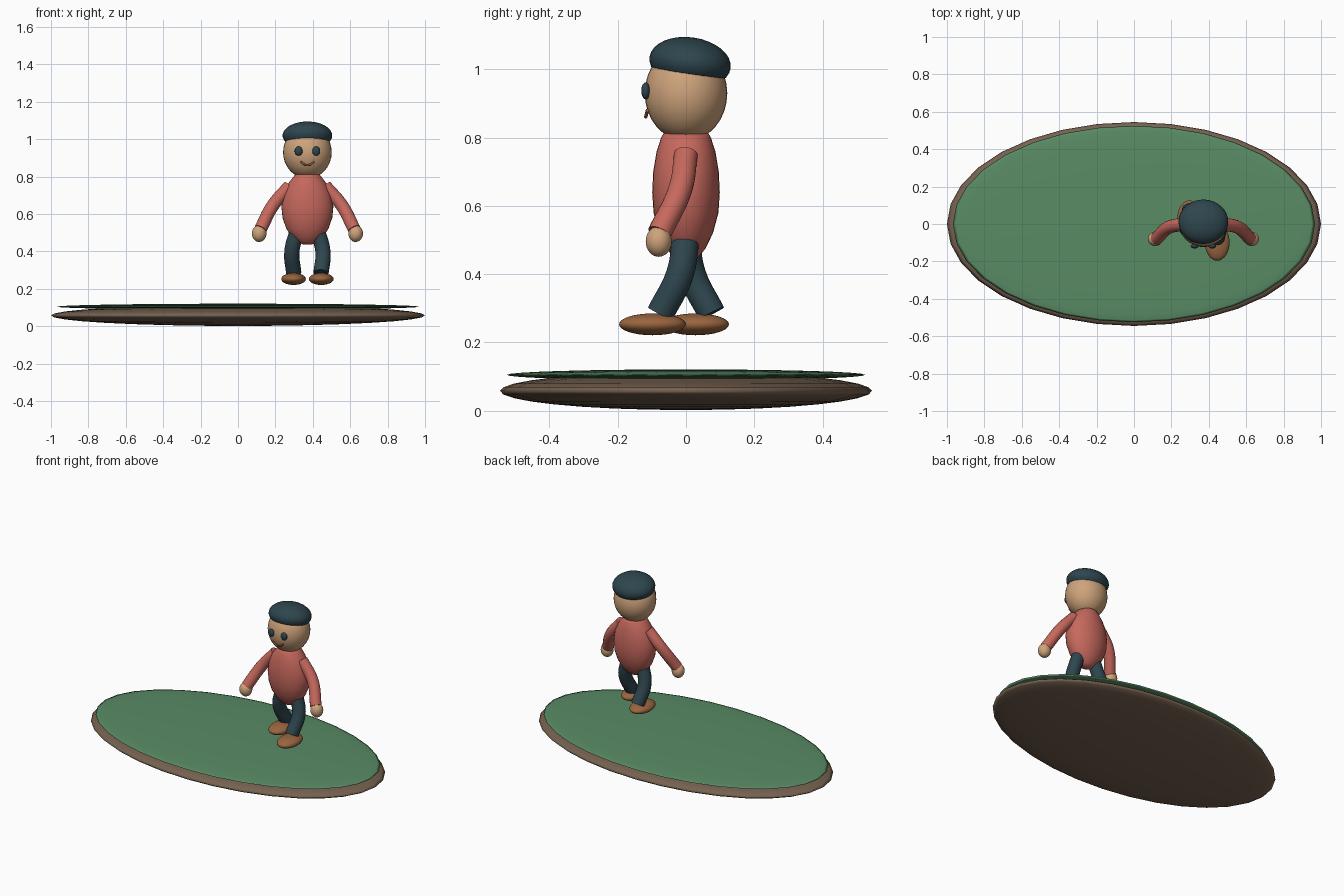
import bpy
import bmesh
import math
from mathutils import Matrix, Vector

cube = bpy.data.objects.get("Cube")
if cube:
    bpy.data.objects.remove(cube, do_unlink=True)

CX = 0.371  # the figure stands off-centre on its island


def material(name, rgb):
    m = bpy.data.materials.new(name)
    m.use_nodes = True
    color = (*rgb, 1.0)
    m.diffuse_color = color
    m.node_tree.nodes["Principled BSDF"].inputs["Base Color"].default_value = color
    return m


grass = material("grass green", (0.10, 0.26, 0.13))
soil = material("soil brown", (0.18, 0.12, 0.08))
skin = material("skin tan", (0.62, 0.37, 0.20))
red = material("shirt red", (0.57, 0.14, 0.11))
navy = material("dark slate", (0.027, 0.06, 0.075))
leather = material("shoe brown", (0.32, 0.13, 0.05))


def add_object(name, mesh, mat):
    obj = bpy.data.objects.new(name, mesh)
    bpy.context.collection.objects.link(obj)
    mesh.materials.clear()
    mesh.materials.append(mat)
    return obj


def ellipsoid(name, center, radii, mat, tilt=0.0):
    bm = bmesh.new()
    bmesh.ops.create_uvsphere(bm, u_segments=32, v_segments=16, radius=1)
    bm.transform(Matrix.Translation(center) @ Matrix.Rotation(tilt, 4, "X")
                 @ Matrix.Diagonal((*radii, 1)))
    mesh = bpy.data.meshes.new(name)
    bm.to_mesh(mesh)
    bm.free()
    mesh.shade_smooth()
    return add_object(name, mesh, mat)


def tube(name, points, radius, mat):
    """Round capped tube along a smooth path."""
    curve = bpy.data.curves.new(name, "CURVE")
    curve.dimensions = "3D"
    curve.bevel_depth = radius
    curve.bevel_resolution = 6
    curve.resolution_u = 8
    curve.use_fill_caps = True
    spline = curve.splines.new("BEZIER")
    spline.bezier_points.add(len(points) - 1)
    for bp, co in zip(spline.bezier_points, points):
        bp.co = co
        bp.handle_left_type = bp.handle_right_type = "AUTO"
    temp = bpy.data.objects.new(name + "_path", curve)
    bpy.context.collection.objects.link(temp)
    bpy.context.view_layer.update()
    deps = bpy.context.evaluated_depsgraph_get()
    mesh = bpy.data.meshes.new_from_object(temp.evaluated_get(deps))
    bpy.data.objects.remove(temp, do_unlink=True)
    obj = add_object(name, mesh, mat)
    bpy.ops.object.select_all(action="DESELECT")
    obj.select_set(True)
    bpy.context.view_layer.objects.active = obj
    bpy.ops.object.shade_smooth_by_angle(angle=math.radians(40))
    return obj


def loft(name, rings, mat, sides=32):
    """Stack of elliptical rings (z, x radius, y radius), closed at both ends."""
    bm = bmesh.new()
    loops = []
    for z, rx, ry in rings:
        angles = [math.tau * i / sides for i in range(sides)]
        loops.append([bm.verts.new((CX + rx * math.cos(a), ry * math.sin(a), z))
                      for a in angles])
    for low, high in zip(loops, loops[1:]):
        for i in range(sides):
            j = (i + 1) % sides
            bm.faces.new((low[i], low[j], high[j], high[i]))
    bm.faces.new(loops[0][::-1])
    bm.faces.new(loops[-1])
    mesh = bpy.data.meshes.new(name)
    bm.to_mesh(mesh)
    bm.free()
    mesh.shade_smooth()
    return add_object(name, mesh, mat)


# Island
ellipsoid("soil_base", (0, 0, 0.058), (1.0, 0.545, 0.056), soil)
ellipsoid("grass_top", (0, 0, 0.105), (0.968, 0.525, 0.016), grass)

# Head and cap
ellipsoid("head", (CX, 0, 0.93), (0.13, 0.121, 0.14), skin)
ellipsoid("cap", (CX, 0.012, 1.02), (0.133, 0.12, 0.074), navy, math.radians(-8))

# Smile
tube("mouth", [(CX - 0.037, -0.113, 0.88), (CX, -0.118, 0.861),
               (CX + 0.037, -0.113, 0.88)], 0.005, leather)

# Torso
loft("torso", [(0.438, 0.025, 0.02), (0.45, 0.05, 0.037), (0.475, 0.08, 0.057),
               (0.52, 0.112, 0.079), (0.58, 0.133, 0.095), (0.64, 0.139, 0.099),
               (0.70, 0.130, 0.096), (0.76, 0.105, 0.086), (0.80, 0.075, 0.073),
               (0.812, 0.064, 0.066)], red)

# Paired parts; the left leg steps forward and the right leg trails
for side, s, step in (("left", 1, -1), ("right", -1, 1)):
    ellipsoid(side + "_eye", (CX + s * 0.047, -0.118, 0.937), (0.021, 0.013, 0.025), navy)
    tube(side + "_arm", [(CX + s * 0.095, 0.0, 0.75), (CX + s * 0.185, -0.018, 0.645),
                         (CX + s * 0.25, -0.078, 0.52)], 0.035, red)
    ellipsoid(side + "_hand", (CX + s * 0.258, -0.08, 0.496), (0.039, 0.038, 0.045), skin)
    tube(side + "_leg", [(CX + s * 0.055, 0.0, 0.51), (CX + s * 0.083, step * 0.018, 0.40),
                         (CX + s * 0.073, step * 0.075, 0.285)], 0.041, navy)
    foot_y = -0.098 if step < 0 else 0.028
    ellipsoid(side + "_shoe", (CX + s * 0.074, foot_y, 0.253), (0.066, 0.098, 0.032), leather)
